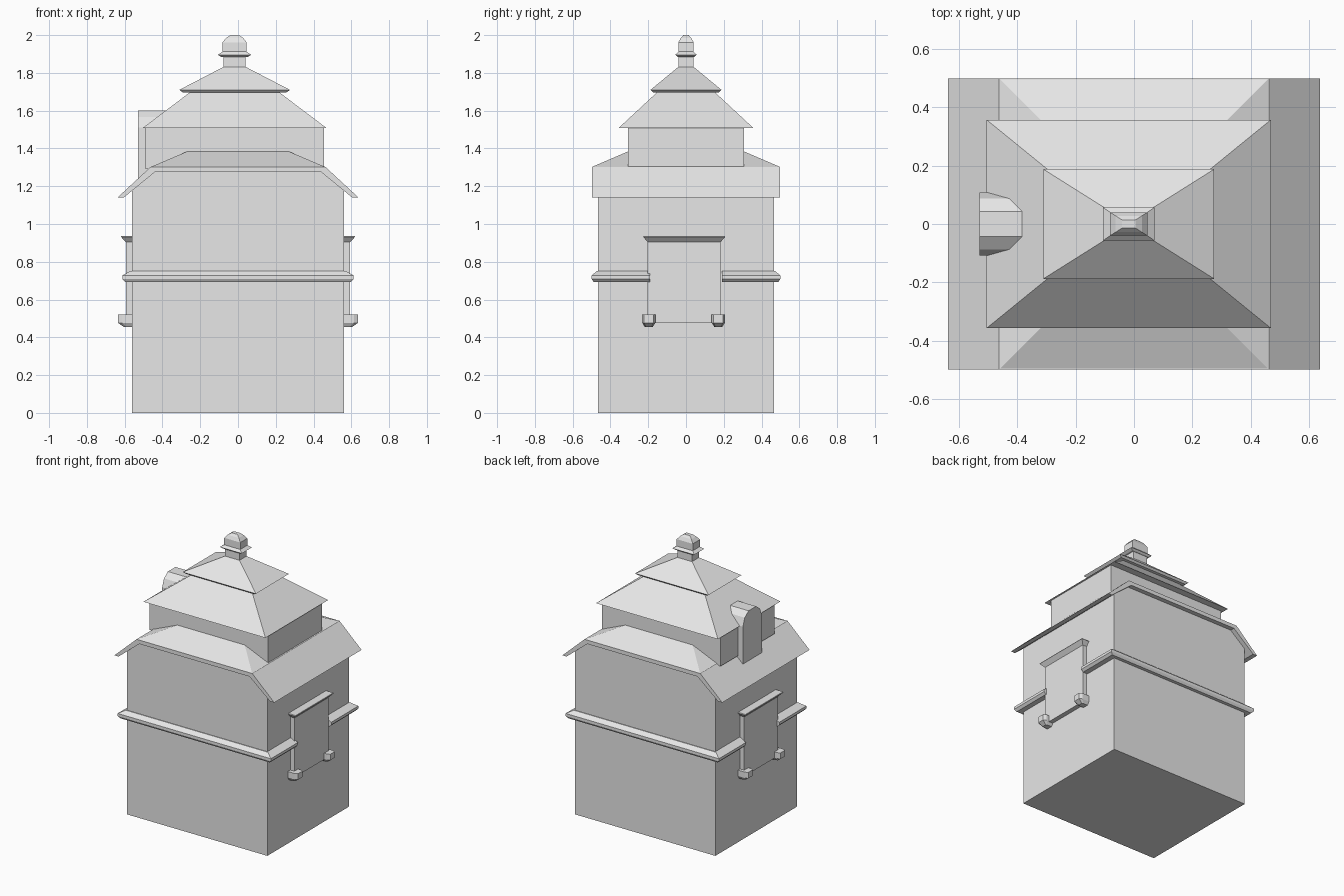
import bpy
import bmesh

cube = bpy.data.objects.get("Cube")
if cube:
    bpy.data.objects.remove(cube)

stone = bpy.data.materials.new("pale grey")
stone.use_nodes = True
GREY = (0.8, 0.8, 0.8, 1)
stone.diffuse_color = GREY
stone.node_tree.nodes["Principled BSDF"].inputs["Base Color"].default_value = GREY


def loft(name, rings, mirror=None):
    """Skin a list of matching closed rings and cap both ends."""
    bm = bmesh.new()
    loops = [[bm.verts.new(p) for p in ring] for ring in rings]
    n = len(rings[0])
    for a, b in zip(loops, loops[1:]):
        for i in range(n):
            j = (i + 1) % n
            bm.faces.new((a[i], a[j], b[j], b[i]))
    bm.faces.new(loops[0][::-1])
    bm.faces.new(loops[-1])
    bmesh.ops.recalc_face_normals(bm, faces=bm.faces)
    mesh = bpy.data.meshes.new(name)
    bm.to_mesh(mesh)
    bm.free()
    mesh.materials.append(stone)
    obj = bpy.data.objects.new(name, mesh)
    bpy.context.collection.objects.link(obj)
    if mirror is not None:
        mod = obj.modifiers.new("Mirror", "MIRROR")
        mod.use_axis = [axis == mirror for axis in "XYZ"]
        mod.use_clip = False
        mod.use_mirror_merge = False
    return obj


def rect(x0, x1, y0, y1, z):
    return [(x0, y0, z), (x1, y0, z), (x1, y1, z), (x0, y1, z)]


def tiers(name, cx, levels):
    """Stack of rectangles given as half width, half depth, height."""
    return loft(name, [rect(cx - hx, cx + hx, -hy, hy, z) for hx, hy, z in levels])


def symmetric(half):
    """Close a half profile by reflecting it across its first coordinate."""
    return half + [(-a, b) for a, b in reversed(half)]


def prism_y(name, profile, depth):
    return loft(name, [[(x, y, z) for x, z in profile] for y in (-depth, depth)])


# Main block with a clipped gable top
prism_y("main_walls", symmetric([(0.56, 0), (0.56, 1.18), (0.44, 1.285)]), 0.465)

# Lower roof: bent slab and the hipped rise over it
prism_y("lower_roof", symmetric([(0.44, 1.275), (0.605, 1.14), (0.638, 1.14), (0.462, 1.303)]), 0.498)
tiers("lower_roof_hip", 0, [(0.462, 0.498, 1.302), (0.262, 0.3, 1.387)])

# Upper storey and its stacked roofs, set slightly to the right
CX = -0.018
tiers("upper_storey", CX, [(0.473, 0.307, 1.29), (0.473, 0.307, 1.515)])
tiers("upper_roof", CX, [(0.487, 0.357, 1.508), (0.23, 0.148, 1.702)])
tiers("top_roof", CX, [(0.275, 0.175, 1.697), (0.293, 0.188, 1.71), (0.058, 0.04, 1.832)])

# Finial
tiers("finial_neck", CX, [(0.058, 0.04, 1.82), (0.058, 0.04, 1.895)])
tiers("finial_collar", CX, [(0.07, 0.043, 1.884), (0.088, 0.057, 1.896), (0.064, 0.04, 1.912)])
tiers("finial_cap", CX, [(0.064, 0.04, 1.905), (0.064, 0.04, 1.962),
                         (0.045, 0.028, 1.985), (0.023, 0.014, 2.0)])

# Arched dormer on the right side
arch = symmetric([(0.108, 1.22), (0.108, 1.51), (0.087, 1.567), (0.043, 1.6)])
loft("dormer", [[(x, y, z) for y, z in arch] for x in (-0.53, -0.37)])

# String course: a moulding swept round the front, mirrored to the back
moulding = [(-0.2, 0.752), (0.15, 0.752), (1, 0.728), (1, 0.709), (0.7, 0.693), (-0.2, 0.693)]
corners = [(-1, 0), (-1, -1), (1, -1), (1, 0)]
course = []
for sx, sy in corners:
    course.append([(sx * (0.56 + 0.052 * out),
                    sy * (0.465 + 0.034 * out) if sy else -0.19, z)
                   for out, z in moulding])
loft("string_course", course, "Y")

# Side panels with ledge and feet, mirrored to the other side
MID = -0.01
loft("side_panel", [rect(0.54, 0.593, MID - 0.193, MID + 0.193, z) for z in (0.475, 0.92)], "X")
loft("panel_ledge", [rect(0.54, x, MID - hy, MID + hy, z)
                     for x, hy, z in ((0.593, 0.193, 0.904), (0.62, 0.217, 0.932), (0.618, 0.215, 0.937))], "X")
foot_plan = [(0.0, 0.035), (0.055, 0.035), (0.075, 0.025)]
foot_plan += [(x, -y) for x, y in reversed(foot_plan)]
for side, y0 in (("front", MID - 0.187), ("back", MID + 0.181)):
    loft(side + "_panel_foot",
         [[(0.56 + x * grow, y0 + y * grow, z) for x, y in foot_plan]
          for grow, z in ((0.6, 0.455), (1, 0.477), (1, 0.52))], "X")
